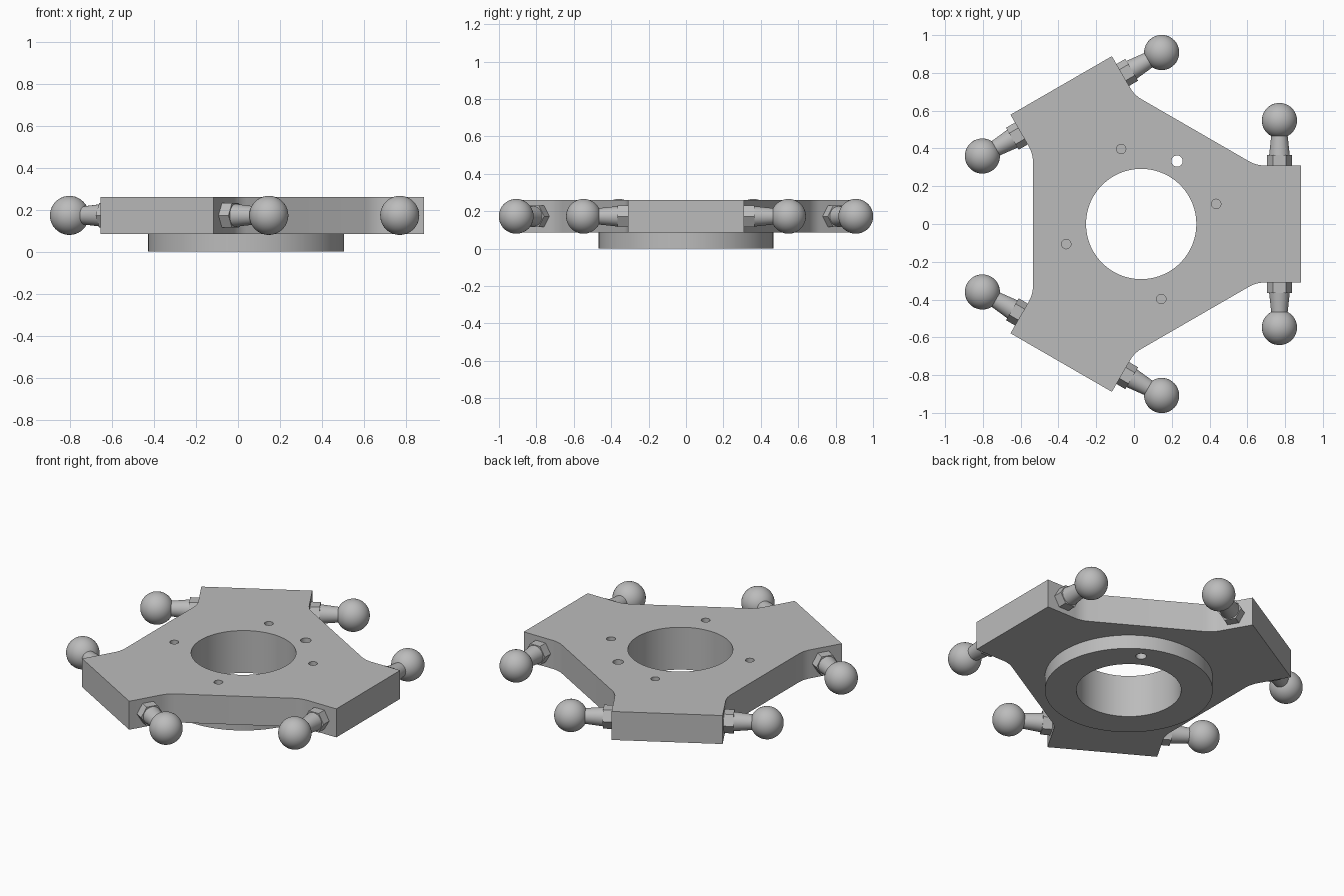
import bpy, bmesh
from math import radians, tan, cos, sin, pi
from mathutils import Matrix, Vector

cube = bpy.data.objects.get("Cube")
if cube:
    bpy.data.objects.remove(cube, do_unlink=True)

CENTRE = Vector((0.038, 0, 0))
RING_H, TOP = 0.085, 0.26
MID = (RING_H + TOP) / 2
ARM_END, ARM_HALF, ARM_ROOT = 0.847, 0.31, 0.609
BORE = 0.292

grey = bpy.data.materials.new("machined grey")
grey.use_nodes = True
colour = (0.5, 0.5, 0.5, 1)
grey.diffuse_color = colour
grey.node_tree.nodes["Principled BSDF"].inputs["Base Color"].default_value = colour


def make_object(name, bm):
    bmesh.ops.recalc_face_normals(bm, faces=bm.faces)
    mesh = bpy.data.meshes.new(name)
    bm.to_mesh(mesh)
    bm.free()
    mesh.materials.append(grey)
    obj = bpy.data.objects.new(name, mesh)
    bpy.context.collection.objects.link(obj)
    return obj


def add_cone(bm, r1, r2, z0, z1, segments, spin=0):
    place = Matrix.Translation((0, 0, (z0 + z1) / 2)) @ Matrix.Rotation(spin, 4, 'Z')
    bmesh.ops.create_cone(bm, cap_ends=True, segments=segments, radius1=r1,
                          radius2=r2, depth=z1 - z0, matrix=place)


def cylinder(name, radius, z0, z1, x=0, y=0, segments=24):
    bm = bmesh.new()
    add_cone(bm, radius, radius, z0, z1, segments)
    bmesh.ops.translate(bm, verts=bm.verts, vec=CENTRE + Vector((x, y, 0)))
    return make_object(name, bm)


def cut(obj, cutter):
    cutter.hide_render = True
    mod = obj.modifiers.new("cut", 'BOOLEAN')
    mod.operation, mod.solver, mod.object = 'DIFFERENCE', 'EXACT', cutter
    bpy.context.view_layer.objects.active = obj
    bpy.ops.object.modifier_apply(modifier=mod.name)
    bpy.data.objects.remove(cutter, do_unlink=True)


def smooth(obj):
    bpy.ops.object.select_all(action='DESELECT')
    obj.select_set(True)
    bpy.context.view_layer.objects.active = obj
    bpy.ops.object.shade_smooth_by_angle(angle=radians(20))


def root_fillet(radius=0.16, steps=5):
    """Points rounding the inner corner where an arm's left side meets the body."""
    start = ARM_ROOT + radius * tan(radians(15))
    points = []
    for i in range(steps + 1):
        a = radians(30) * i / steps
        points.append((start - radius * sin(a), ARM_HALF + radius * (1 - cos(a))))
    return points


# Three-armed plate: one arm outline repeated around the centre
left = [(ARM_END, ARM_HALF)] + root_fillet()
arm = [(x, -y) for x, y in reversed(left)] + left
bm = bmesh.new()
outline = []
for k in range(3):
    turn = Matrix.Rotation(k * 2 * pi / 3, 3, 'Z')
    outline += [bm.verts.new(turn @ Vector((x, y, RING_H)) + CENTRE) for x, y in arm]
base = bm.faces.new(outline)
top = bmesh.ops.extrude_face_region(bm, geom=[base])["geom"]
bmesh.ops.translate(bm, verts=[v for v in top if isinstance(v, bmesh.types.BMVert)],
                    vec=(0, 0, TOP - RING_H))
plate = make_object("three_arm_plate", bm)

# Round flange below the plate
flange = cylinder("lower_flange", 0.467, 0, RING_H, segments=96)

# Central bore and one through hole in both
for part in (plate, flange):
    cut(part, cylinder("bore_cutter", BORE, -0.1, 0.4, segments=96))
    cut(part, cylinder("through_hole_cutter", 0.03, -0.1, 0.4, 0.19, 0.333))

# Four blind holes in the top
for k in range(4):
    a = radians(15 + 90 * k)
    cut(plate, cylinder("blind_hole_cutter", 0.025, 0.13, 0.4,
                        0.411 * cos(a), 0.411 * sin(a)))
smooth(plate)
smooth(flange)

# Ball studs on both sides of every arm
for k in range(3):
    for side, label in ((1, "left"), (-1, "right")):
        bm = bmesh.new()
        add_cone(bm, 0.067, 0.067, ARM_HALF - 0.005, 0.365, 6, pi / 2)
        add_cone(bm, 0.055, 0.04, 0.36, 0.5, 32)
        bmesh.ops.create_uvsphere(bm, u_segments=40, v_segments=24, radius=0.093,
                                  matrix=Matrix.Translation((0, 0, 0.548)))
        place = (Matrix.Translation(CENTRE) @ Matrix.Rotation(k * 2 * pi / 3, 4, 'Z')
                 @ Matrix.Translation((0.732, 0, MID))
                 @ Matrix.Rotation(-side * pi / 2, 4, 'X'))
        bmesh.ops.transform(bm, matrix=place, verts=bm.verts)
        smooth(make_object(f"ball_stud_{k + 1}_{label}", bm))
